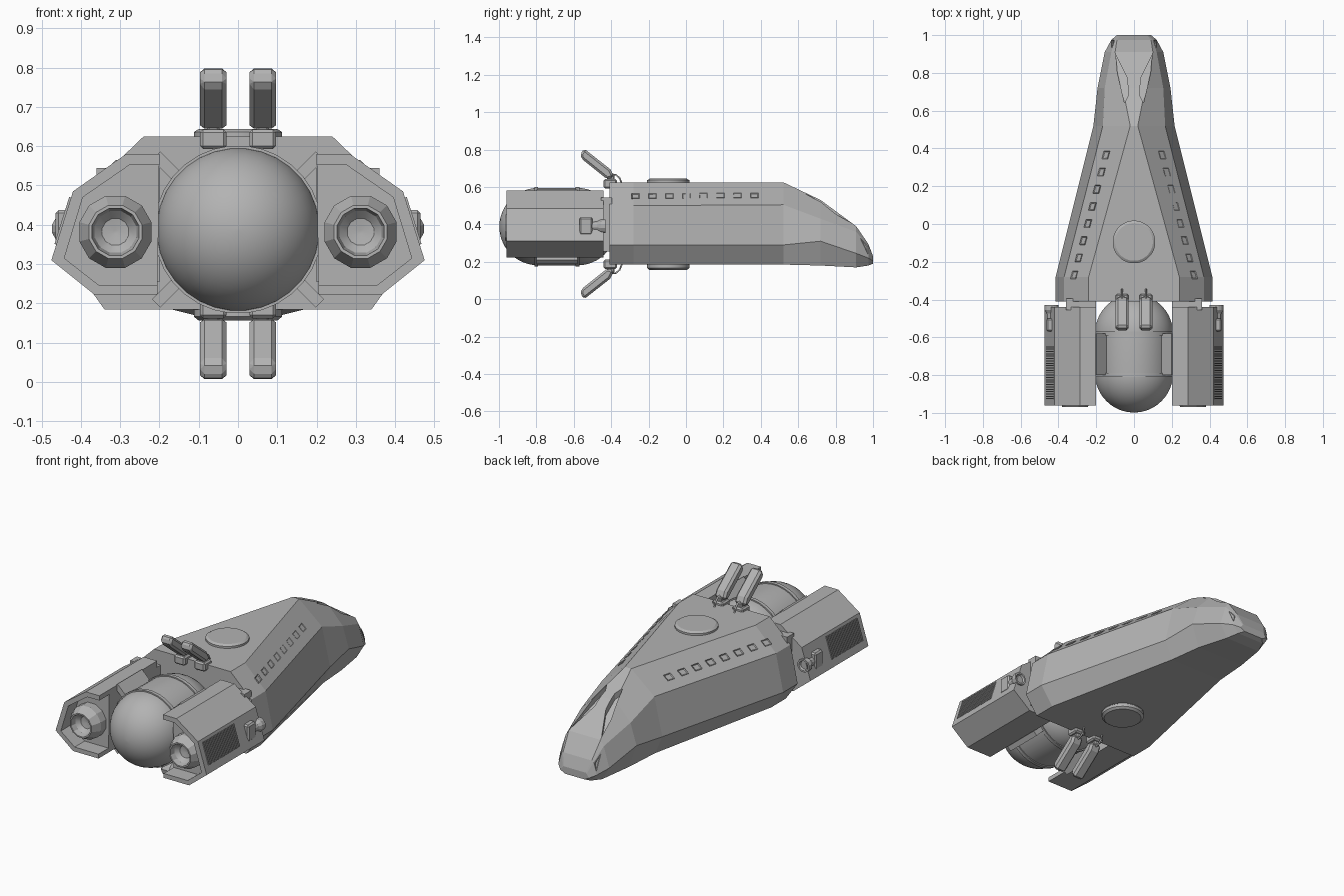
import bpy, bmesh, math
from mathutils import Vector, Matrix

if "Cube" in bpy.data.objects:
    bpy.data.objects.remove(bpy.data.objects["Cube"])

grey = bpy.data.materials.new("hull_grey")
grey.diffuse_color = (0.45, 0.45, 0.45, 1)
grey.use_nodes = True
grey.node_tree.nodes["Principled BSDF"].inputs["Base Color"].default_value = grey.diffuse_color
ZMID = 0.4025


def finish(name, bm, smooth=None, bevel=0):
    bmesh.ops.recalc_face_normals(bm, faces=bm.faces)
    me = bpy.data.meshes.new(name)
    bm.to_mesh(me)
    bm.free()
    ob = bpy.data.objects.new(name, me)
    bpy.context.collection.objects.link(ob)
    me.materials.append(grey)
    if smooth:
        bpy.ops.object.select_all(action='DESELECT')
        ob.select_set(True)
        bpy.context.view_layer.objects.active = ob
        bpy.ops.object.shade_smooth_by_angle(angle=math.radians(smooth))
    if bevel:
        m = ob.modifiers.new("bevel", 'BEVEL')
        m.width, m.segments = bevel, 1
    return ob


def loft(name, rings, smooth=None, bevel=0):
    """Skin closed rings of points and cap both ends."""
    bm = bmesh.new()
    vs = [[bm.verts.new(p) for p in r] for r in rings]
    n = len(rings[0])
    for a, b in zip(vs, vs[1:]):
        for i in range(n):
            j = (i + 1) % n
            bm.faces.new((a[i], a[j], b[j], b[i]))
    bm.faces.new(vs[0])
    bm.faces.new(vs[-1])
    return finish(name, bm, smooth, bevel)


def prism_y(name, pts, y0, y1, s=1):
    return loft(name, [[(s * x, y, z) for x, z in pts] for y in (y0, y1)])


def box(name, c, size, rot=None, bevel=0):
    bm = bmesh.new()
    m = Matrix.Translation(c) @ (rot or Matrix()) @ Matrix.Diagonal((*size, 1))
    bmesh.ops.create_cube(bm, size=1, matrix=m)
    return finish(name, bm, bevel=bevel)


def lathe(name, prof, c, axis, n, smooth=None):
    """Revolve (radius, offset) pairs about the 'y' or 'z' axis."""
    rings = []
    for r, h in prof:
        ring = []
        for k in range(n):
            a = 2 * math.pi * (k + 0.5) / n
            u, v = r * math.cos(a), r * math.sin(a)
            ring.append(Vector(c) + Vector((u, h, v) if axis == 'y' else (u, v, h)))
        rings.append(ring)
    return loft(name, rings, smooth)


# Hull: y, then half-section corners (roof, shoulder, side, belly)
sections = [
    (-.41, (.24, .625), (.37, .50), (.415, .29), (.34, .185)),
    (-.28, (.24, .625), (.37, .50), (.415, .29), (.34, .185)),
    (.52, (.02, .625), (.165, .505), (.215, .29), (.17, .185)),
    (.72, (.06, .53), (.155, .43), (.193, .31), (.15, .18)),
    (.91, (.10, .39), (.12, .36), (.155, .245), (.11, .17)),
    (.975, (.09, .295), (.10, .285), (.12, .22), (.085, .18)),
    (1.0, (.07, .23), (.075, .225), (.09, .205), (.06, .19))]
hull = loft("hull", [[(x, y, z) for x, z in p] + [(-x, y, z) for x, z in reversed(p)]
                     for y, *p in sections])


def on_hull(i, band, u, v, s):
    def pt(k, b):
        y, (x, z) = sections[k][0], sections[k][1 + b]
        return Vector((s * x, y, z))
    return pt(i, band).lerp(pt(i + 1, band), u).lerp(
        pt(i, band + 1).lerp(pt(i + 1, band + 1), u), v)


def panel(name, corners, s):
    """Thin plate with a sunken centre lying on the hull."""
    n = (corners[1] - corners[0]).cross(corners[2] - corners[0]).normalized()
    if n.x * s < 0:
        n = -n
    bm = bmesh.new()
    low = [bm.verts.new(p - n * .004) for p in corners]
    top = [bm.verts.new(p + n * .004) for p in corners]
    k = len(low)
    bm.faces.new(low)
    f = bm.faces.new(top)
    for a in range(k):
        b = (a + 1) % k
        bm.faces.new((low[a], low[b], top[b], top[a]))
    bmesh.ops.recalc_face_normals(bm, faces=bm.faces)
    bmesh.ops.inset_region(bm, faces=[f], thickness=.006, depth=-.004)
    return finish(name, bm)


def roof_z(y):
    for a, b in zip(sections, sections[1:]):
        if a[0] <= y <= b[0]:
            t = (y - a[0]) / (b[0] - a[0])
            return a[1][1] + t * (b[1][1] - a[1][1])


for s in (1, -1):
    # Cabin windows
    for k in range(8):
        u = (-.27 + k * .0907 + .28) / .8
        d = .021 / .8
        panel("cabin_window", [on_hull(1, 0, a, b, s) for a, b in
              ((u - d, .5), (u + d, .5), (u + d, .7), (u - d, .7))], s)
    # Nose lamp
    panel("nose_lamp", [on_hull(4, 1, a, b, s) for a, b in
          ((.35, .1), (.95, .1), (.95, .7))], s)
    # Cockpit window recess
    outline = [(.096, .895), (.035, .77), (.03, .68), (.05, .64), (.088, .8)]
    cut = loft("cockpit_cutter", [[(s * x, y, roof_z(y) + h) for x, y in outline]
                                  for h in (-.035, .08)])
    cut.hide_render = True
    cut.hide_viewport = True
    m = hull.modifiers.new("cockpit", 'BOOLEAN')
    m.operation, m.object, m.solver = 'DIFFERENCE', cut, 'EXACT'

# Round hatches above and below
disc = [(.113, 0), (.113, .016), (.10, .024)]
lathe("top_hatch", disc, (0, -.095, .62), 'z', 32, 30)
lathe("belly_hatch", [(r, -h * 1.3) for r, h in disc], (0, -.095, .187), 'z', 32, 30)

# Central tank: capsule with banding rings
R, TZ = .208, .388
cap = [(R * math.sin(t), -.79 - R * math.cos(t)) for t in
       [.01 + k * (math.pi / 2 - .01) / 12 for k in range(13)]]
front = [(r, -.58 + (-.79 - h)) for r, h in reversed(cap)]
lathe("tank", cap + front, (0, 0, TZ), 'y', 32, 40)
for y in (-.80, -.58):
    lathe("tank_band", [(R - .01, -.01), (R + .006, -.01), (R + .006, .01), (R - .01, .01)],
          (0, y, TZ), 'y', 32, 30)

# Engine pods
pod = [(.20, .58), (.285, .58), (.42, .485), (.475, .31), (.365, .222), (.205, .222)]
rim = pod + [(.205, .247), (.355, .247), (.442, .315), (.395, .47), (.275, .553), (.20, .553)]
for s in (1, -1):
    prism_y("engine_pod", pod, -.87, -.44, s)
    prism_y("pod_rim", rim, -.96, -.87, s)
    box("pod_joint", (s * .28, -.425, .40), (.16, .06, .29))
    # Main nozzle with hollow bowl
    lathe("main_nozzle", [(.07, .03), (.095, 0), (.095, -.05), (.07, -.10), (.062, -.10),
                          (.055, -.07), (.035, -.05), (.005, -.045)],
          (s * .312, -.868, .382), 'y', 12, 25)
    # Side grille ribs and frame following the sloping pod wall
    tilt = Matrix.Rotation(s * -math.atan2(.055, .175), 4, 'Y')
    for k in range(23):
        box("grille_rib", (s * .4445, -.925 + k * .0125, .41), (.008, .005, .125), tilt)
    # Side thruster
    box("thruster_housing", (s * .442, -.535, .39), (.045, .07, .095), bevel=.008)
    lathe("side_thruster", [(.022, -.02), (.026, .03), (.038, .05), (.038, .075), (.028, .075),
                            (.015, .045)], (s * .437, -.505, .39), 'y', 12, 25)
    # Tank struts to the pods
    for up in (1, -1):
        rot = Matrix.Rotation(-s * up * math.radians(45), 4, 'Y')
        box("tank_strut", (s * .178, -.69, TZ + up * .158), (.085, .22, .03), rot)

# Paired gun arms, mirrored above and below
arm = [(-.565, .775), (-.545, .805), (-.405, .695), (-.385, .655), (-.42, .64), (-.56, .752)]
for up in (1, -1):
    def fz(z):
        return ZMID + up * (z - ZMID)
    lathe("arm_mount", [(.115, -.012), (.115, .008), (.10, .016)],
          (0, -.095, fz(.61)), 'z', 32, 30)
    for s in (1, -1):
        x = s * .063
        loft("gun_arm", [[(x + w, y, fz(z)) for y, z in arm] for w in (-.034, .034)],
             bevel=.014)
        box("arm_hinge", (x, -.405, fz(.618)), (.068, .07, .05), bevel=.008)
        box("arm_knuckle", (x, -.402, fz(.645)), (.032, .04, .04), bevel=.006)
        cu = bpy.data.curves.new("arm_hose", 'CURVE')
        cu.dimensions, cu.bevel_depth, cu.bevel_resolution = '3D', .005, 1
        sp = cu.splines.new('POLY')
        path = [(-.40, .668), (-.375, .665), (-.355, .648), (-.343, .618)]
        sp.points.add(len(path) - 1)
        for p, (y, z) in zip(sp.points, path):
            p.co = (x, y, fz(z), 1)
        cu.materials.append(grey)
        bpy.context.collection.objects.link(bpy.data.objects.new("arm_hose", cu))
